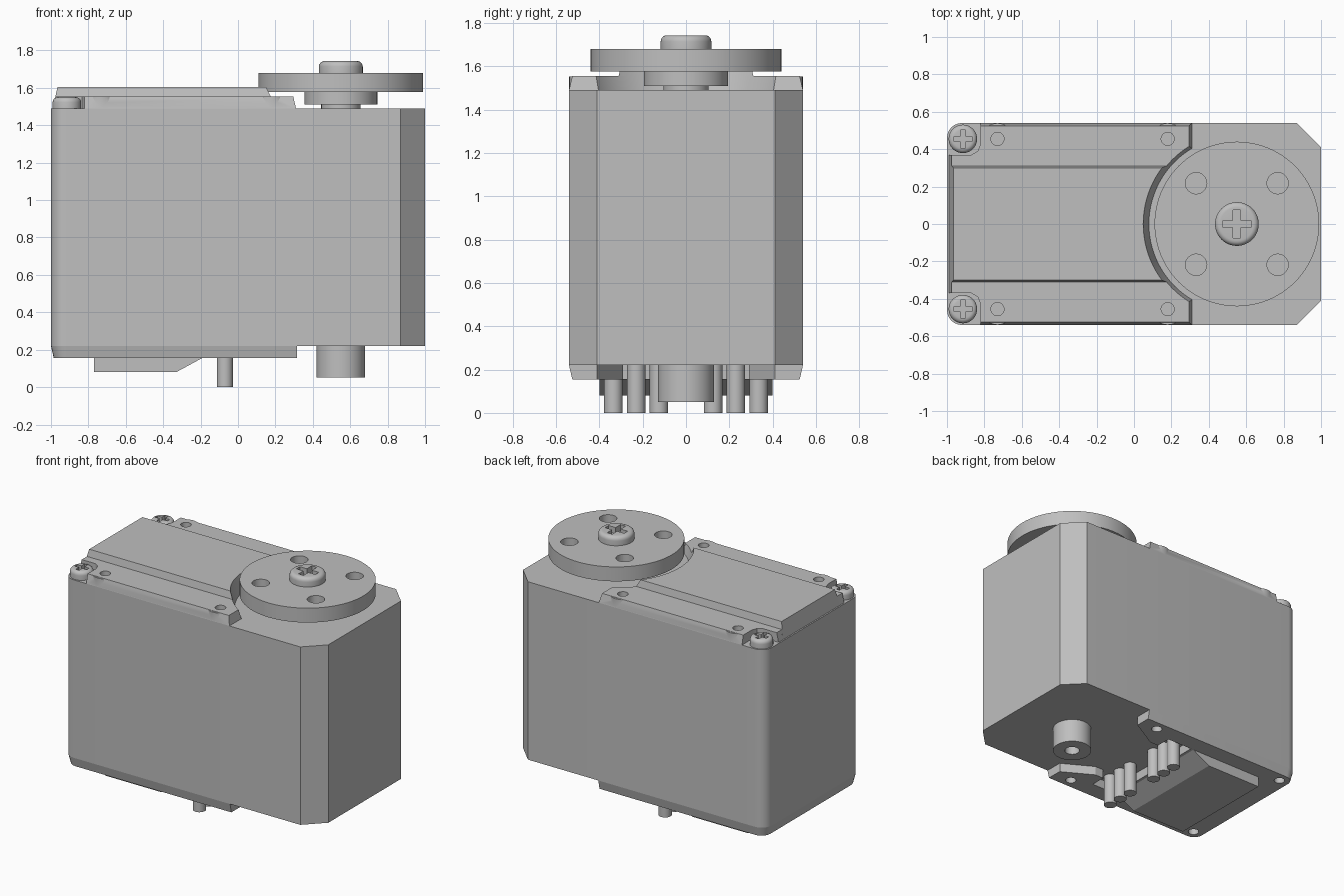
import bpy, bmesh, math

if "Cube" in bpy.data.objects:
    bpy.data.objects.remove(bpy.data.objects["Cube"], do_unlink=True)

grey = bpy.data.materials.new("plain grey")
grey.use_nodes = True
grey.diffuse_color = (0.52, 0.52, 0.52, 1)
grey.node_tree.nodes["Principled BSDF"].inputs["Base Color"].default_value = (0.52, 0.52, 0.52, 1)
parts = []
AXIS = 0.55          # x of the output shaft
SIDES = (-1, 1)


def finish(name, bm, keep=True):
    bmesh.ops.recalc_face_normals(bm, faces=bm.faces)
    mesh = bpy.data.meshes.new(name)
    bm.to_mesh(mesh)
    bm.free()
    mesh.materials.append(grey)
    ob = bpy.data.objects.new(name, mesh)
    bpy.context.collection.objects.link(ob)
    if keep:
        parts.append(ob)
    return ob


def loft(name, low, high, z0, z1, keep=True):
    """Solid between two outlines with the same number of points."""
    bm = bmesh.new()
    a = [bm.verts.new((x, y, z0)) for x, y in low]
    b = [bm.verts.new((x, y, z1)) for x, y in high]
    n = len(a)
    bm.faces.new(a)
    bm.faces.new(b)
    for i in range(n):
        j = (i + 1) % n
        bm.faces.new((a[i], a[j], b[j], b[i]))
    return finish(name, bm, keep)


def lathe(name, x, y, profile, keep=True, steps=48):
    """Turn a (radius, z) profile around the vertical axis at x, y."""
    bm = bmesh.new()
    vs = [bm.verts.new((x + r, y, z)) for r, z in profile]
    es = [bm.edges.new(p) for p in zip(vs, vs[1:])]
    bmesh.ops.spin(bm, geom=vs + es, cent=(x, y, 0), axis=(0, 0, 1),
                   angle=2 * math.pi, steps=steps)
    bmesh.ops.remove_doubles(bm, verts=bm.verts, dist=0.0002)
    return finish(name, bm, keep)


def cylinder(name, x, y, r, z0, z1, keep=True, steps=48):
    return lathe(name, x, y, [(0, z0), (r, z0), (r, z1), (0, z1)], keep, steps)


def rect(x0, x1, y0, y1):
    return [(x0, y0), (x1, y0), (x1, y1), (x0, y1)]


def combine(target, tool, op="DIFFERENCE"):
    mod = target.modifiers.new("shape", "BOOLEAN")
    mod.operation, mod.object, mod.solver = op, tool, "EXACT"
    bpy.context.view_layer.objects.active = target
    bpy.ops.object.modifier_apply(modifier=mod.name)
    bpy.data.objects.remove(tool, do_unlink=True)


def outline(x0, x1, y, r, chamfer=0.0):
    """Rounded corners on the left end, optional chamfers on the right end."""
    if chamfer:
        pts = [(x1 - chamfer, -y), (x1, -y + chamfer), (x1, y - chamfer), (x1 - chamfer, y)]
    else:
        pts = [(x1, -y), (x1, y)]
    for cy, start in ((y - r, 90), (r - y, 180)):
        for i in range(7):
            a = math.radians(start + 15 * i)
            pts.append((x0 + r + r * math.cos(a), cy + r * math.sin(a)))
    return pts


def screw(name, x, y, r, z0, h):
    """Round screw head with a cross recess."""
    f = 0.45 * h
    profile = [(0, z0), (r, z0)]
    for i in range(6):
        a = math.radians(18 * i)
        profile.append((r - f + f * math.cos(a), z0 + h - f + f * math.sin(a)))
    head = lathe(name, x, y, profile + [(0, z0 + h)])
    arm, w = 0.64 * r, 0.17 * r
    for dx, dy in ((arm, w), (w, arm)):
        shape = rect(x - dx, x + dx, y - dy, y + dy)
        combine(head, loft("cutter", shape, shape, z0 + 0.3 * h, z0 + h + 0.05, False))


# Main case
shape = outline(-1, 1, 0.54, 0.08, 0.13)
loft("case", shape, shape, 0.22, 1.49)

# Upper cover: low plate with raised middle, both cleared around the disc
cover = loft("top_cover", outline(-0.99, 0.31, 0.54, 0.08),
             outline(-0.975, 0.295, 0.525, 0.07), 1.49, 1.555)
ridge = loft("top_ridge", rect(-0.99, 0.31, -0.325, 0.325),
             rect(-0.965, 0.3, -0.3, 0.3), 1.49, 1.605)
for s in SIDES:
    for x in (-0.73, 0.18):
        combine(cover, cylinder("boss", x, s * 0.455, 0.084, 1.491, 1.553, False), "UNION")
for part in (cover, ridge):
    combine(part, lathe("cutter", AXIS, 0, [(0, 1.47), (0.465, 1.47), (0.51, 1.64), (0, 1.64)],
                        False, 96))
for s in SIDES:
    notch = [(-1.1, 0.37), (-0.87, 0.37), (-0.835, 0.39), (-0.82, 0.43), (-0.82, 0.6), (-1.1, 0.6)]
    notch = [(x, s * y) for x, y in notch]
    combine(cover, loft("cutter", notch, notch, 1.45, 1.6, False))
    for x in (-0.73, 0.18):
        combine(cover, cylinder("cutter", x, s * 0.455, 0.035, 1.45, 1.6, False, 24))
    screw("cover_screw", -0.915, s * 0.455, 0.076, 1.49, 0.06)

# Output shaft, hub, drilled disc and its screw
cylinder("output_shaft", AXIS, 0, 0.105, 1.48, 1.52)
cylinder("disc_hub", AXIS, 0, 0.195, 1.51, 1.58)
disc = cylinder("output_disc", AXIS, 0, 0.44, 1.577, 1.68, steps=96)
for sx in SIDES:
    for sy in SIDES:
        combine(disc, cylinder("cutter", AXIS + sx * 0.218, sy * 0.218, 0.057, 1.5, 1.8, False, 32))
screw("disc_screw", AXIS, 0, 0.117, 1.68, 0.063)

# Lower cover with open bay for the pins
base = loft("bottom_cover", outline(-0.985, 0.315, 0.525, 0.07),
            outline(-1, 0.315, 0.54, 0.08), 0.155, 0.22)
bay = [(0.4, 0.41), (0.31, 0.41), (0.1, 0.29), (0.03, 0.29), (0.03, 0.4), (-0.17, 0.4)]
bay = bay + [(x, -y) for x, y in reversed(bay)]
combine(base, loft("cutter", bay, bay, 0.1, 0.3, False))
for s in SIDES:
    for x in (-0.91, 0.18):
        combine(base, cylinder("cutter", x, s * 0.455, 0.036, 0.1, 0.3, False, 24))

# Wedge-ended bulge under the lower cover
loft("bottom_bulge", rect(-0.77, -0.33, -0.4, 0.4), rect(-0.77, -0.19, -0.4, 0.4), 0.08, 0.156)

# Contact pins
for s in SIDES:
    for y in (0.125, 0.23, 0.335):
        cylinder("contact_pin", -0.07, s * y, 0.043, 0, 0.23, steps=24)

# Hollow pivot stub opposite the output shaft
lathe("pivot_stub", AXIS, 0, [(0, 0.15), (0.05, 0.15), (0.05, 0.05), (0.13, 0.05),
                              (0.13, 0.23), (0, 0.23)])

bpy.ops.object.select_all(action="DESELECT")
for ob in parts:
    ob.select_set(True)
bpy.context.view_layer.objects.active = parts[0]
bpy.ops.object.shade_smooth_by_angle(angle=math.radians(25))
